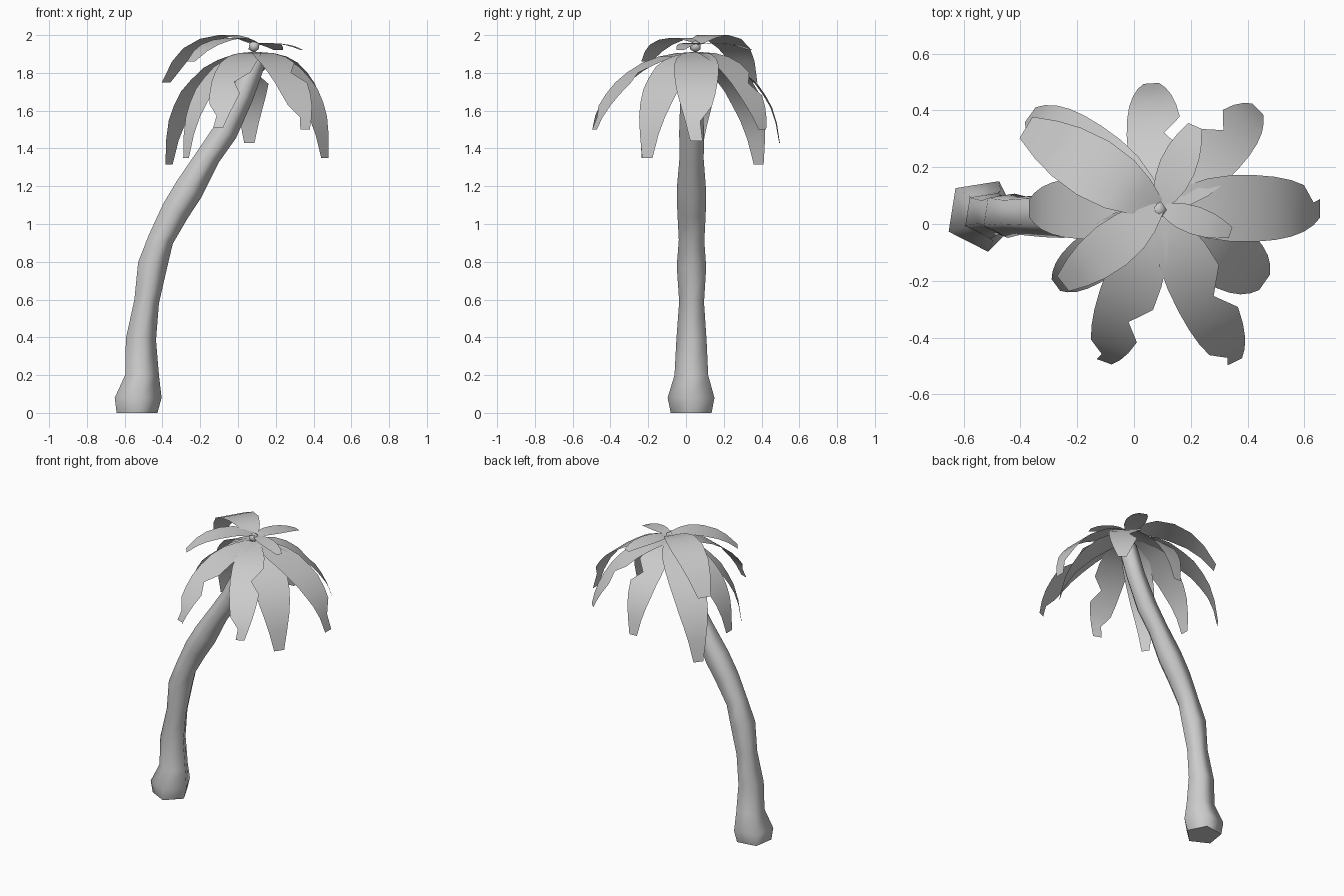
import bpy, bmesh, math
from mathutils import Vector

if "Cube" in bpy.data.objects:
    bpy.data.objects.remove(bpy.data.objects["Cube"])


def finish(name, bm, angle=40):
    mesh = bpy.data.meshes.new(name)
    bm.to_mesh(mesh)
    bm.free()
    ob = bpy.data.objects.new(name, mesh)
    bpy.context.collection.objects.link(ob)
    bpy.ops.object.select_all(action='DESELECT')
    ob.select_set(True)
    bpy.context.view_layer.objects.active = ob
    bpy.ops.object.shade_smooth_by_angle(angle=math.radians(angle))
    return ob


# Trunk: five-sided rings swept along a leaning path (x, z, radius, tilt in degrees)
RINGS = [(-.54, 0, .115, 0), (-.535, .08, .132, 0), (-.512, .2, .095, 2),
         (-.518, .39, .085, 3), (-.487, .59, .07, 8), (-.457, .78, .083, 14),
         (-.412, .92, .072, 20), (-.335, 1.07, .08, 30), (-.26, 1.19, .083, 34),
         (-.16, 1.36, .068, 32), (-.07, 1.49, .07, 30), (.02, 1.68, .064, 22),
         (.085, 1.86, .062, 15), (.095, 1.9, .04, 10)]
bm = bmesh.new()
rings = []
for x, z, r, tilt in RINGS:
    t = math.radians(tilt)
    ring = []
    for k in range(5):
        a = math.radians(63 + 72 * k)
        u = r * math.cos(a)
        ring.append(bm.verts.new((x + u * math.cos(t), .033 + r * math.sin(a),
                                  z - u * math.sin(t))))
    rings.append(ring)
for a, b in zip(rings, rings[1:]):
    for k in range(5):
        n = (k + 1) % 5
        bm.faces.new((a[k], a[n], b[n], b[k]))
bm.faces.new(rings[0][::-1])
bm.faces.new(rings[-1])
finish("trunk", bm, 75)

# Leaf profiles: (distance fraction, drop fraction, width fraction)
LOWER = [(0, 0, .3), (.15, .02, .65), (.3, .07, .9), (.45, .14, 1), (.6, .25, 1),
         (.72, .35, .95), (.82, .48, .85), (.9, .61, .7), (.96, .78, .5), (1, 1, .28)]
UPPER = [(0, 0, .25), (.15, -.18, .65), (.3, -.25, .9), (.5, -.15, 1),
         (.7, .1, .9), (.85, .45, .7), (1, 1, .4)]


def leaf(name, tip, half, profile=LOWER, straight=0, notches=(), z0=1.91):
    """Drooping ribbon from crown to tip; notches = (side, station) cut-ins."""
    base = Vector((.09, .055, z0))
    run = Vector((tip[0], tip[1], 0)) - Vector((base.x, base.y, 0))
    across = Vector((-run.y, run.x, 0)).normalized()
    drop = z0 - tip[2]
    bm = bmesh.new()
    rows = []
    for i, (h, d, w) in enumerate(profile):
        d = d * (1 - straight) + h ** 2.5 * straight
        p = base + run * h - Vector((0, 0, drop * d))
        row = []
        for side in (-1, 0, 1):
            cut = .35 if (side, i) in notches else 1
            row.append(bm.verts.new(p + across * side * half * w * cut))
        rows.append(row)
    for a, b in zip(rows, rows[1:]):
        for k in range(2):
            bm.faces.new((a[k], b[k], b[k + 1], a[k + 1]))
    finish(name, bm)


# Lower ring of long drooping leaves
leaf("leaf_right", (.655, .055, 1.44), .117, notches=[(1, 8)])
leaf("leaf_back", (.06, .495, 1.43), .098, notches=[(-1, 4)])
leaf("leaf_left", (-.37, .055, 1.4), .108)
leaf("leaf_back_left", (-.365, .385, 1.315), .115)
leaf("leaf_back_right", (.435, .405, 1.5), .1, straight=.6, notches=[(1, 5)])
leaf("leaf_front_right", (.46, -.205, 1.35), .12)
leaf("leaf_front", (.355, -.485, 1.5), .1, straight=.5, notches=[(1, 4), (-1, 8)])
leaf("leaf_front_left", (-.105, -.485, 1.51), .1, straight=.5, notches=[(1, 5), (-1, 8)])
leaf("leaf_left_front", (-.275, -.215, 1.35), .09)

# Upper arching leaves
leaf("top_leaf_back_left", (-.38, .34, 1.75), .11, UPPER, z0=1.95)
leaf("top_leaf_front_left", (-.25, -.21, 1.86), .085, UPPER, z0=1.96)
leaf("top_leaf_back_right", (.215, .345, 1.92), .065, UPPER, z0=1.95)
leaf("top_leaf_right", (.34, -.03, 1.92), .05, UPPER, z0=1.95)

# Bud in the middle of the crown
bm = bmesh.new()
bmesh.ops.create_icosphere(bm, subdivisions=1, radius=.033)
bmesh.ops.translate(bm, verts=bm.verts, vec=(.085, .05, 1.94))
finish("crown_bud", bm, 60)
